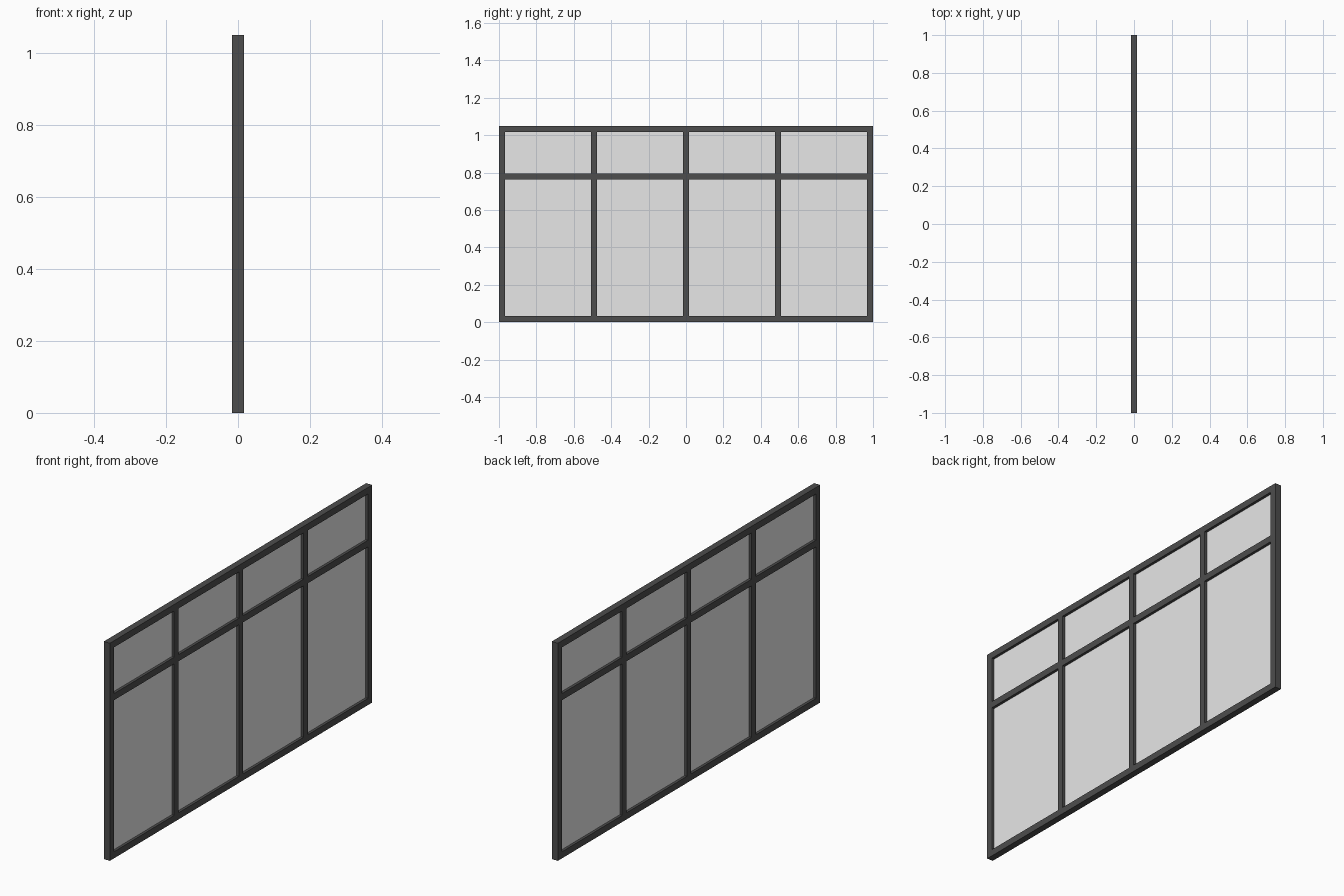
import bpy
import bmesh

if "Cube" in bpy.data.objects:
    bpy.data.objects.remove(bpy.data.objects["Cube"])

W, H, D = 2.0, 1.05, 0.032      # overall width (y), height (z), depth (x)
B = 0.032                       # bar width
RAIL_Z = 0.779                  # centre of the transom rail
MULLIONS = (-0.493, 0.0, 0.493)
GLASS_D = 0.006


def material(name, rgb):
    m = bpy.data.materials.new(name)
    m.diffuse_color = (*rgb, 1.0)
    m.use_nodes = True
    m.node_tree.nodes["Principled BSDF"].inputs["Base Color"].default_value = m.diffuse_color
    return m


frame_mat = material("dark grey frame", (0.074, 0.074, 0.074))
glass_mat = material("light grey glass", (0.8, 0.8, 0.8))


def box(name, y0, y1, z0, z1, depth, mat):
    bm = bmesh.new()
    bmesh.ops.create_cube(bm, size=1.0)
    for v in bm.verts:
        v.co.x *= depth
        v.co.y = (y0 + y1) / 2 + v.co.y * (y1 - y0)
        v.co.z = (z0 + z1) / 2 + v.co.z * (z1 - z0)
    me = bpy.data.meshes.new(name)
    bm.to_mesh(me)
    bm.free()
    me.materials.append(mat)
    ob = bpy.data.objects.new(name, me)
    bpy.context.collection.objects.link(ob)
    return ob


# outer frame: rails run full width, stiles fit between them
box("bottom_rail", -W / 2, W / 2, 0, B, D, frame_mat)
box("top_rail", -W / 2, W / 2, H - B, H, D, frame_mat)
for side, y in (("left", -W / 2), ("right", W / 2 - B)):
    box(side + "_stile", y, y + B, B, H - B, D, frame_mat)

# transom rail across the opening
box("transom_rail", -W / 2 + B, W / 2 - B, RAIL_Z - B / 2, RAIL_Z + B / 2, D, frame_mat)

# mullions and panes, in a lower and an upper row
rows = (("lower", B, RAIL_Z - B / 2), ("upper", RAIL_Z + B / 2, H - B))
centres = (-W / 2 + B / 2, *MULLIONS, W / 2 - B / 2)
for row, z0, z1 in rows:
    for i, y in enumerate(MULLIONS):
        box(f"{row}_mullion_{i + 1}", y - B / 2, y + B / 2, z0, z1, D, frame_mat)
    for i in range(len(centres) - 1):
        box(f"{row}_pane_{i + 1}", centres[i] + B / 2, centres[i + 1] - B / 2,
            z0, z1, GLASS_D, glass_mat)
